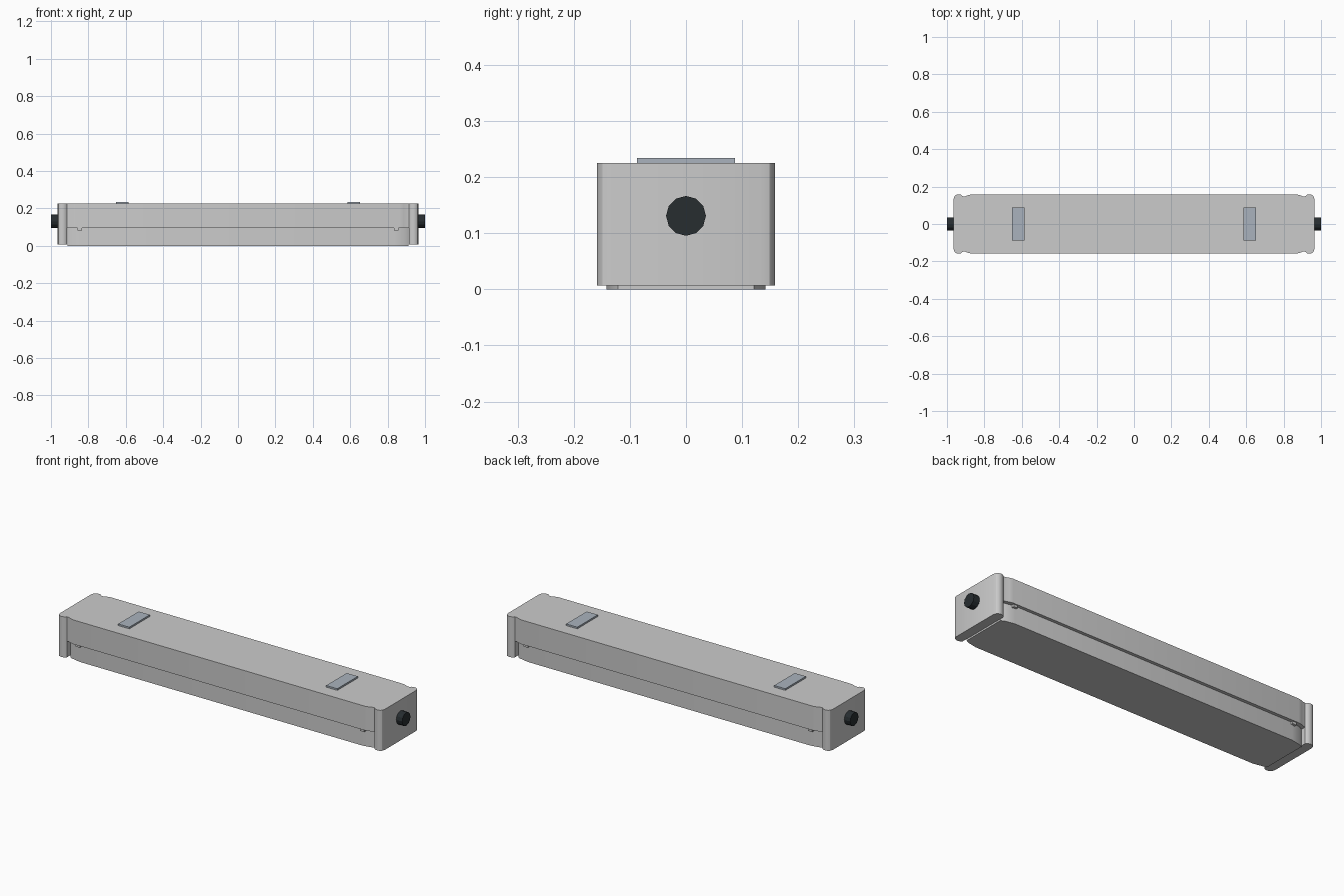
import bpy, math

if "Cube" in bpy.data.objects:
    bpy.data.objects.remove(bpy.data.objects["Cube"])

def material(name, rgb):
    m = bpy.data.materials.new(name)
    m.diffuse_color = (*rgb, 1)
    m.use_nodes = True
    m.node_tree.nodes["Principled BSDF"].inputs["Base Color"].default_value = m.diffuse_color
    return m

light = material("light_grey", (0.66, 0.69, 0.69))
lens = material("lens_grey", (0.55, 0.54, 0.53))
steel = material("steel", (0.40, 0.45, 0.51))
black = material("black", (0.02, 0.026, 0.03))

def prism(name, outline, z0, z1, mat):
    """Extrude a plan outline upward."""
    n = len(outline)
    verts = [(x, y, z) for z in (z0, z1) for x, y in outline]
    faces = [tuple(range(n))[::-1], tuple(range(n, 2 * n))]
    faces += [(i, (i + 1) % n, n + (i + 1) % n, n + i) for i in range(n)]
    mesh = bpy.data.meshes.new(name)
    mesh.from_pydata(verts, [], faces)
    mesh.materials.append(mat)
    ob = bpy.data.objects.new(name, mesh)
    bpy.context.collection.objects.link(ob)
    return ob

def four_way(q):
    """Full counter-clockwise outline from the corner at +x +y."""
    return (q + [(-x, y) for x, y in q[::-1]]
            + [(-x, -y) for x, y in q] + [(x, -y) for x, y in q[::-1]])

def box(name, x0, x1, y0, y1, z0, z1, mat):
    return prism(name, [(x0, y0), (x1, y0), (x1, y1), (x0, y1)], z0, z1, mat)

def smooth(ob):
    bpy.ops.object.select_all(action='DESELECT')
    ob.select_set(True)
    bpy.context.view_layer.objects.active = ob
    bpy.ops.object.shade_smooth_by_angle(angle=math.radians(30))

# Upper housing with tapered ends, and the narrower lens below it
housing = prism("housing", four_way([(0.915, 0.147), (0.902, 0.148), (0.885, 0.155),
                                     (0.865, 0.159)]), 0.095, 0.225, light)
diffuser = prism("diffuser", four_way([(0.912, 0.121), (0.895, 0.131), (0.84, 0.142)]),
                 0.0, 0.1, lens)
smooth(housing)
smooth(diffuser)

cap_half = [(0.965, 0.133), (0.960, 0.149), (0.952, 0.156), (0.938, 0.159),
            (0.924, 0.156), (0.914, 0.147)]
for side, label in ((-1, "left"), (1, "right")):
    # End cap with rounded vertical edges
    ring = cap_half + [(x, -y) for x, y in cap_half[::-1]]
    ring = [(side * x, y) for x, y in ring]
    cap = prism("end_cap_" + label, ring if side > 0 else ring[::-1], 0.007, 0.225, light)
    smooth(cap)
    # Cable gland
    bpy.ops.mesh.primitive_cylinder_add(vertices=12, radius=0.0355, depth=0.04,
        location=(side * 0.98, 0, 0.131), rotation=(0, math.pi / 2, 0))
    gland = bpy.context.object
    gland.name = "cable_gland_" + label
    gland.data.materials.append(black)
    # Mounting plate on the roof
    c = side * 0.618
    box("mounting_plate_" + label, c - 0.033, c + 0.033, -0.087, 0.087, 0.222, 0.234, steel)
    # Small lens clips, front and back
    for face, where in ((-1, "front"), (1, "back")):
        c, y = side * 0.845, face * 0.146
        box(f"clip_{label}_{where}", c - 0.012, c + 0.012, y - 0.007, y + 0.007,
            0.082, 0.097, lens)

# Outlines listed clockwise are turned outward
import bmesh
for ob in bpy.data.objects:
    bm = bmesh.new()
    bm.from_mesh(ob.data)
    bmesh.ops.recalc_face_normals(bm, faces=bm.faces)
    bm.to_mesh(ob.data)
    bm.free()
